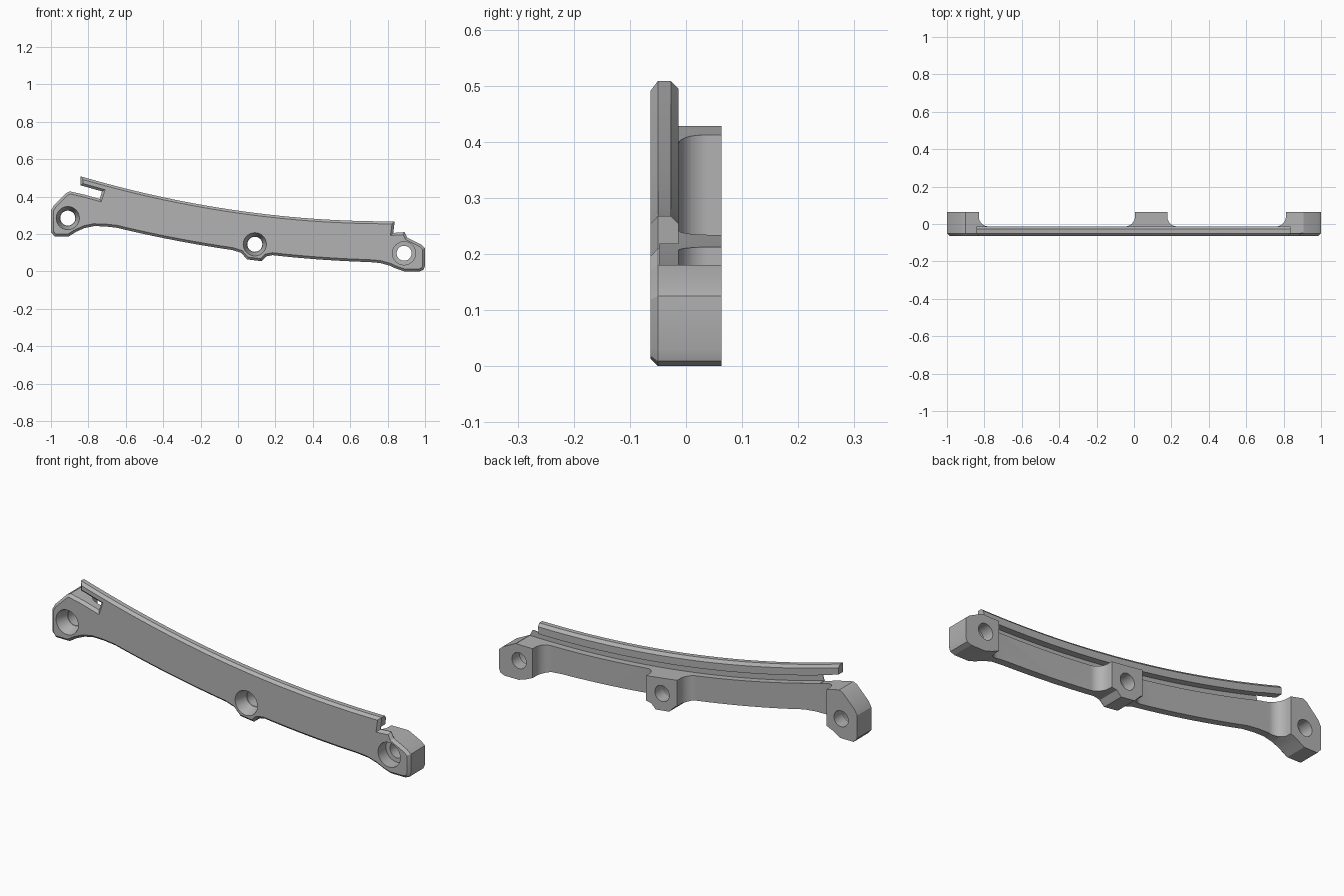
import bpy
import bmesh
import math

if "Cube" in bpy.data.objects:
    bpy.data.objects.remove(bpy.data.objects["Cube"])

FRONT, BACK, PLATE_BACK, CHAMFER = -0.063, 0.063, -0.013, 0.013


def top(x):
    return 0.325 - 0.143 * x + 0.089 * x * x


def bottom(x):
    return 0.11 - 0.14 * x + 0.0777 * x * x


def span(a, b, n):
    return [a + (b - a) * i / n for i in range(n + 1)]


def loft(name, rings):
    """Closed solid through matching rings of 3D points."""
    bm = bmesh.new()
    loops = [[bm.verts.new(p) for p in ring] for ring in rings]
    n = len(loops[0])
    for a, b in zip(loops, loops[1:]):
        for i in range(n):
            j = (i + 1) % n
            bm.faces.new((a[i], a[j], b[j], b[i]))
    bm.faces.new(loops[0])
    bm.faces.new(loops[-1])
    bmesh.ops.recalc_face_normals(bm, faces=bm.faces)
    mesh = bpy.data.meshes.new(name)
    bm.to_mesh(mesh)
    bm.free()
    obj = bpy.data.objects.new(name, mesh)
    bpy.context.collection.objects.link(obj)
    return obj


def inset(points, d):
    """Mitred inward offset of a counter-clockwise outline."""
    out = []
    n = len(points)
    for i, (x, z) in enumerate(points):
        (ax, az), (bx, bz) = points[i - 1], points[(i + 1) % n]
        l1, l2 = math.hypot(x - ax, z - az), math.hypot(bx - x, bz - z)
        n1 = (-(z - az) / l1, (x - ax) / l1)
        n2 = (-(bz - z) / l2, (bx - x) / l2)
        k = d / (1 + n1[0] * n2[0] + n1[1] * n2[1])
        out.append((x + k * (n1[0] + n2[0]), z + k * (n1[1] + n2[1])))
    return out


def boolean(obj, tool, operation):
    mod = obj.modifiers.new("cut", 'BOOLEAN')
    mod.operation = operation
    mod.solver = 'EXACT'
    mod.object = tool
    bpy.context.view_layer.objects.active = obj
    bpy.ops.object.modifier_apply(modifier=mod.name)
    bpy.data.objects.remove(tool)


# Front outline, counter-clockwise from the left lug's lower corner
outline = [(-1, 0.21), (-0.98, 0.187), (-0.905, 0.187), (-0.865, 0.212),
           (-0.82, 0.232), (-0.77, 0.242), (-0.715, 0.241)]
outline += [(x, bottom(x)) for x in span(-0.65, -0.03, 14)]
outline += [(0.015, 0.1), (0.05, 0.064), (0.125, 0.055), (0.15, 0.08), (0.185, 0.087)]
outline += [(x, bottom(x)) for x in span(0.23, 0.7, 10)]
outline += [(0.76, 0.045), (0.81, 0.031), (0.85, 0.013), (0.89, 0), (0.97, 0),
            (0.992, 0.009), (1, 0.03), (1, 0.125), (0.98, 0.143),
            (0.905, 0.18), (0.89, 0.21), (0.83, 0.206)]
outline += [(x, top(x)) for x in span(0.838, -0.842, 36)]
# Open slot between the rail tip and the left lug
outline += [(x, top(x) - 0.048) for x in (-0.842, -0.785, -0.727)]
outline += [(x, top(x) - 0.092) for x in (-0.74, -0.82)]
outline += [(-0.9, 0.428), (-0.92, 0.418), (-0.985, 0.352), (-1, 0.325)]

bracket = loft("curved_bracket", [
    [(x, FRONT, z) for x, z in inset(outline, CHAMFER)],
    [(x, FRONT + CHAMFER, z) for x, z in outline],
    [(x, BACK, z) for x, z in outline]])


# Thin plate with three lugs flaring out at the back, as a plan profile
def flare(edge, side):
    r, steps = 0.053, 10
    pts = [(edge, 0.1)]
    for i in range(steps + 1):
        a = math.pi / 2 * i / steps
        pts.append((edge + side * r * (1 - math.cos(a)),
                    PLATE_BACK + r * (1 - math.sin(a))))
    return pts


plan = [(-1.1, -0.1), (-1.1, 0.1)] + flare(-0.83, 1) + flare(0.005, -1)[::-1]
plan += flare(0.178, 1) + flare(0.812, -1)[::-1] + [(1.1, 0.1), (1.1, -0.1)]
plan_tool = loft("plan_tool", [[(x, y, z) for x, y in plan] for z in (-0.1, 0.7)])
boolean(bracket, plan_tool, 'INTERSECT')

# Groove behind the rail, and the rail's rear chamfer, swept along the top curve
section = [(-0.047, -0.09), (0.1, -0.09), (0.1, 0.06), (-0.047, 0.06), (-0.047, 0.02),
           (-0.013, -0.014), (-0.013, -0.05), (-0.047, -0.05)]
groove_tool = loft("groove_tool", [[(x, y, top(x) + dz) for y, dz in section]
                                   for x in span(-0.93, 0.905, 41)])
boolean(bracket, groove_tool, 'DIFFERENCE')

# Screw holes: tapered seats at two lugs, a flat counterbore at the third
for cx, cz, seat in ((-0.91, 0.285, 0.042), (0.09, 0.145, 0.042), (0.888, 0.097, 0.062)):
    profile = [(-0.1, 0.062), (FRONT, 0.062), (0.0, seat), (0.001, 0.04), (0.1, 0.04)]
    hole_tool = loft("hole_tool", [
        [(cx + r * math.cos(math.tau * i / 40), y, cz + r * math.sin(math.tau * i / 40))
         for i in range(40)] for y, r in profile])
    boolean(bracket, hole_tool, 'DIFFERENCE')

# Plain grey finish
grey = bpy.data.materials.new("plain_grey")
grey.use_nodes = True
grey.diffuse_color = (0.45, 0.45, 0.45, 1)
grey.node_tree.nodes["Principled BSDF"].inputs["Base Color"].default_value = (0.45, 0.45, 0.45, 1)
bracket.data.materials.clear()
bracket.data.materials.append(grey)
for poly in bracket.data.polygons:
    poly.material_index = 0

bpy.ops.object.select_all(action='DESELECT')
bracket.select_set(True)
bpy.context.view_layer.objects.active = bracket
bpy.ops.object.shade_smooth_by_angle(angle=math.radians(22))
